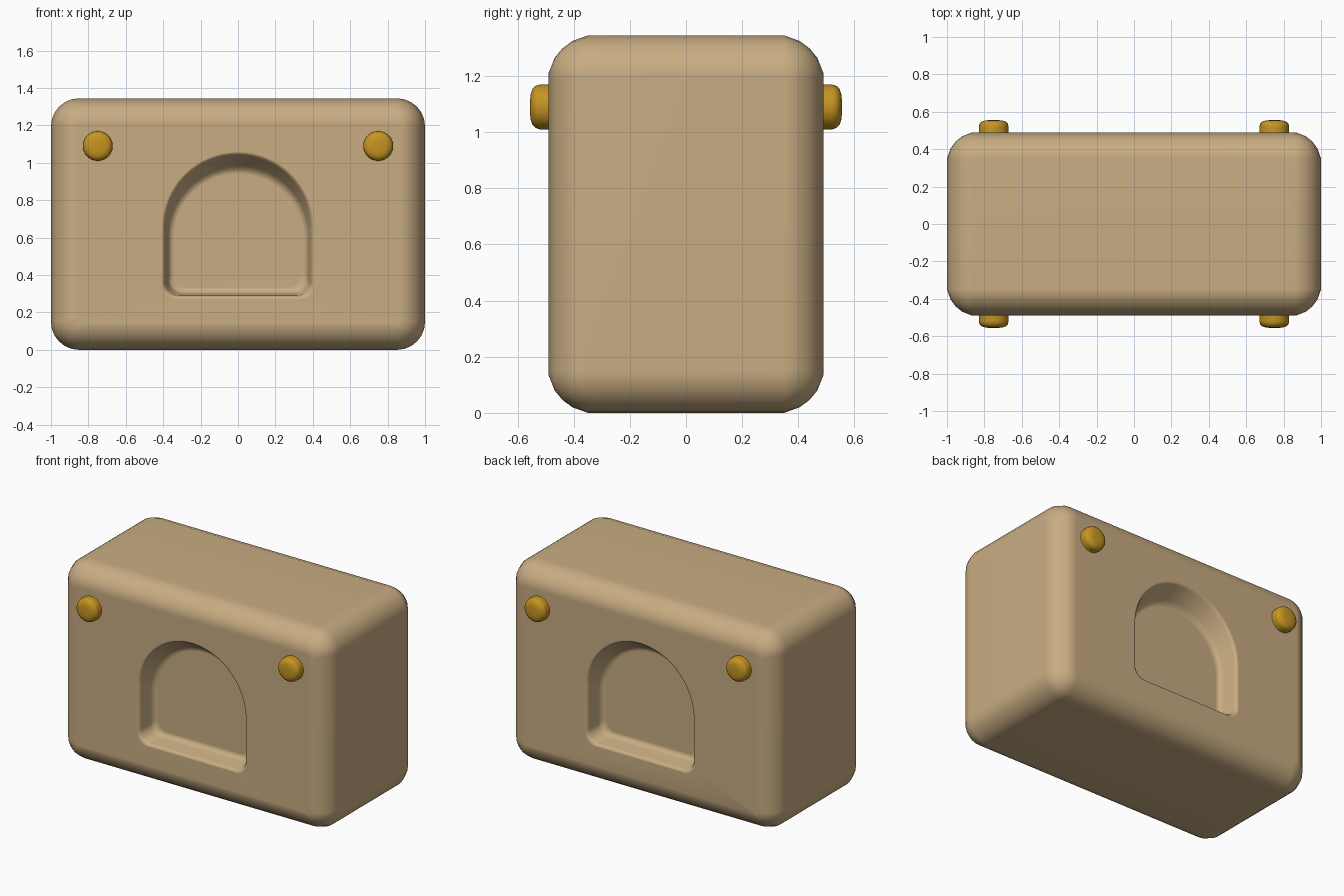
import bpy, bmesh, math

default = bpy.data.objects.get("Cube")
if default:
    bpy.data.objects.remove(default, do_unlink=True)

WIDTH, HEIGHT, FACE = 1.0, 1.345, 0.49   # half width, full height, half depth


def material(name, rgb):
    m = bpy.data.materials.new(name)
    m.use_nodes = True
    m.diffuse_color = (*rgb, 1)
    m.node_tree.nodes["Principled BSDF"].inputs["Base Color"].default_value = (*rgb, 1)
    return m


tan = material("warm tan", (0.58, 0.415, 0.225))
gold = material("dark gold", (0.56, 0.30, 0.016))


def arc(cx, cz, rx, rz, start, end, steps):
    """Points on an elliptical arc, angles in degrees."""
    angles = [math.radians(start + (end - start) * i / steps) for i in range(steps + 1)]
    return [(cx + rx * math.cos(a), cz + rz * math.sin(a)) for a in angles]


def rounded_box(inset):
    """Body outline, shrunk by the inset."""
    r = max(0.15 - inset, 0.03)
    x, lo, hi = WIDTH - inset - r, inset + r, HEIGHT - inset - r
    return (arc(x, hi, r, r, 0, 90, 6) + arc(-x, hi, r, r, 90, 180, 6)
            + arc(-x, lo, r, r, 180, 270, 6) + arc(x, lo, r, r, 270, 360, 6))


def arch(w, bottom, spring, top, r=0.075):
    """Arched opening with rounded lower corners."""
    return (arc(0, spring, w, top - spring, 0, 180, 32)
            + arc(-w + r, bottom + r, r, r, 180, 270, 6)
            + arc(w - r, bottom + r, r, r, 270, 360, 6))


def loft(name, rings, mat):
    """Closed solid through (y, outline) rings."""
    bm = bmesh.new()
    loops = [[bm.verts.new((x, y, z)) for x, z in pts] for y, pts in rings]
    for a, b in zip(loops, loops[1:]):
        for i in range(len(a)):
            j = (i + 1) % len(a)
            bm.faces.new((a[i], a[j], b[j], b[i]))
    bm.faces.new(loops[0])
    bm.faces.new(loops[-1])
    bmesh.ops.recalc_face_normals(bm, faces=bm.faces)
    mesh = bpy.data.meshes.new(name)
    bm.to_mesh(mesh)
    bm.free()
    mesh.materials.append(mat)
    obj = bpy.data.objects.new(name, mesh)
    bpy.context.collection.objects.link(obj)
    return obj


def select(obj):
    bpy.ops.object.select_all(action='DESELECT')
    obj.select_set(True)
    bpy.context.view_layer.objects.active = obj


def smooth(obj):
    select(obj)
    bpy.ops.object.shade_smooth_by_angle(angle=math.radians(50))
    mod = obj.modifiers.new("Weighted Normals", 'WEIGHTED_NORMAL')
    mod.keep_sharp = True


# Body: rounded block with softly chamfered front and back rims
rim = [(0, 0.135), (0.022, 0.08), (0.05, 0.046), (0.085, 0.02), (0.14, 0)]
rings = [(-FACE + d, rounded_box(i)) for d, i in rim]
rings += [(FACE - d, rounded_box(i)) for d, i in reversed(rim)]
body = loft("body", rings, tan)

# Arched recess on front and back, with a rounded lip and a sloped upper wall
for side in (-1, 1):
    rings = []
    for depth, grow in ((-0.05, 0.02), (0, 0.02), (0.006, 0.008), (0.02, 0)):
        rings.append((depth, arch(0.39 + grow, 0.29 - grow, 0.65, 1.04 + grow)))
    rings.append((0.10, arch(0.375, 0.30, 0.62, 0.985)))
    rings.append((0.122, arch(0.363, 0.312, 0.61, 0.965)))
    rings.append((0.13, arch(0.34, 0.335, 0.60, 0.94)))
    cutter = loft("recess_cutter", [(side * (FACE - d), p) for d, p in rings], tan)
    cutter.hide_render = True
    select(body)
    cut = body.modifiers.new("Recess", 'BOOLEAN')
    cut.operation = 'DIFFERENCE'
    cut.solver = 'EXACT'
    cut.object = cutter
    bpy.ops.object.modifier_apply(modifier=cut.name)
    bpy.data.objects.remove(cutter, do_unlink=True)
smooth(body)

# Round studs in the upper corners of both faces
stud = [(-0.03, 0.08), (0.03, 0.08), (0.046, 0.075), (0.057, 0.064),
        (0.063, 0.048), (0.066, 0.02)]
for face, side in (("front", -1), ("back", 1)):
    for hand, x in (("right", -0.75), ("left", 0.75)):
        rings = [(side * (FACE + h), arc(x, 1.09, r, r, 0, 345, 23)) for h, r in stud]
        smooth(loft(f"{face}_{hand}_stud", rings, gold))
